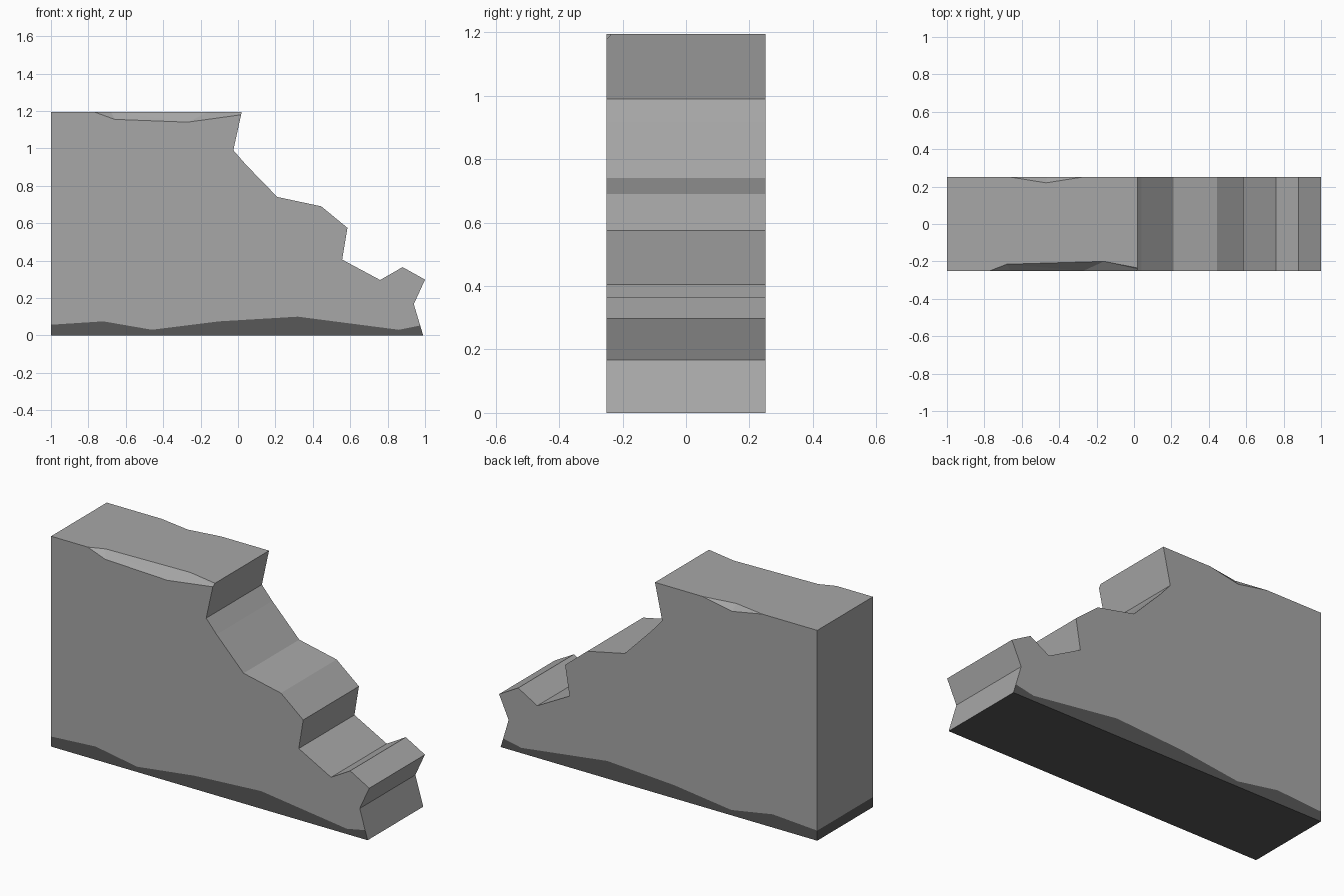
import bpy, bmesh

if "Cube" in bpy.data.objects:
    bpy.data.objects.remove(bpy.data.objects["Cube"])

HALF = 0.25   # half thickness of the wall
TOP = 1.195   # wall height


def material(name, value):
    m = bpy.data.materials.new(name)
    m.diffuse_color = (value, value, value, 1)
    m.use_nodes = True
    m.node_tree.nodes["Principled BSDF"].inputs["Base Color"].default_value = m.diffuse_color
    return m


stone = material("stone_grey", 0.39)
dirt = material("dark_base_grey", 0.099)

# Wavy line between the dark base and the stone, left to right (x, z)
wave = [(-1, 0.057), (-0.72, 0.075), (-0.46, 0.03), (-0.1, 0.075),
        (0.32, 0.1), (0.86, 0.03), (0.974, 0.053)]
# Broken right edge from the base line up to the top, then the square left side
broken = [(0.94, 0.167), (1.0, 0.298), (0.88, 0.365), (0.76, 0.296),
          (0.557, 0.405), (0.585, 0.575), (0.445, 0.69), (0.21, 0.74),
          (0.04, 0.915), (-0.025, 0.99), (0.02, TOP), (-1, TOP)]
foot = [(-1, 0), (0.99, 0)]


def make_object(name, bm, mats):
    bmesh.ops.recalc_face_normals(bm, faces=bm.faces[:])
    me = bpy.data.meshes.new(name)
    bm.to_mesh(me)
    bm.free()
    for m in mats:
        me.materials.append(m)
    ob = bpy.data.objects.new(name, me)
    bpy.context.collection.objects.link(ob)
    return ob


# Wall: front and back outlines joined by side strips, split along the wavy line
bm = bmesh.new()
points = foot + wave + broken
front, back = ([bm.verts.new((x, y, z)) for x, z in points] for y in (-HALF, HALF))
nf, nw = len(foot), len(wave)
first, last = nf, nf + nw - 1
stone_loop = list(range(first, len(points)))
base_loop = [0, 1] + list(range(last, first - 1, -1))
for side in (front, back):
    bm.faces.new([side[i] for i in stone_loop])
    bm.faces.new([side[i] for i in base_loop]).material_index = 1
outline = [0, 1] + list(range(last, len(points))) + [first]
for a, b in zip(outline, outline[1:] + outline[:1]):
    f = bm.faces.new([front[a], front[b], back[b], back[a]])
    # underside and left end of the base are dark, the broken end is bare stone
    if (a, b) in ((0, 1), (first, 0)):
        f.material_index = 1
wall = make_object("broken_wall", bm, [stone, dirt])


def chip(name, face_line, top_line, side):
    """Knock a chip off a top edge: (x, z) points on the face, (x, y) on the top."""
    pts = [(x, side * HALF, z) for x, z in face_line]
    pts += [(x, y, TOP) for x, y in top_line]
    ends = (face_line[0][0], face_line[-1][0])
    mid = (ends[0] * 0.7 + ends[1] * 0.3, ends[0] * 0.3 + ends[1] * 0.7)
    pts += [(x, side * HALF, TOP) for x in ends]
    pts += [(x, side * (HALF + 0.02), TOP + 0.02) for x in mid]
    cb = bmesh.new()
    for p in pts:
        cb.verts.new(p)
    bmesh.ops.remove_doubles(cb, verts=cb.verts[:], dist=1e-5)
    bmesh.ops.convex_hull(cb, input=cb.verts[:])
    cutter = make_object(name, cb, [stone])
    cutter.hide_render = True
    mod = wall.modifiers.new(name, 'BOOLEAN')
    mod.operation = 'DIFFERENCE'
    mod.solver = 'EXACT'
    mod.object = cutter
    bpy.context.view_layer.objects.active = wall
    bpy.ops.object.modifier_apply(modifier=mod.name)
    bpy.data.objects.remove(cutter)


# Long chip on the front top edge, small notch on the back top edge
chip("front_chip",
     [(-0.77, TOP), (-0.66, 1.155), (-0.27, 1.14), (0.05, 1.184)],
     [(-0.68, -0.215), (-0.16, -0.2), (0.05, -0.241)], -1)
chip("back_chip",
     [(-0.655, TOP), (-0.465, 1.16), (-0.28, TOP)],
     [(-0.47, 0.22)], 1)
